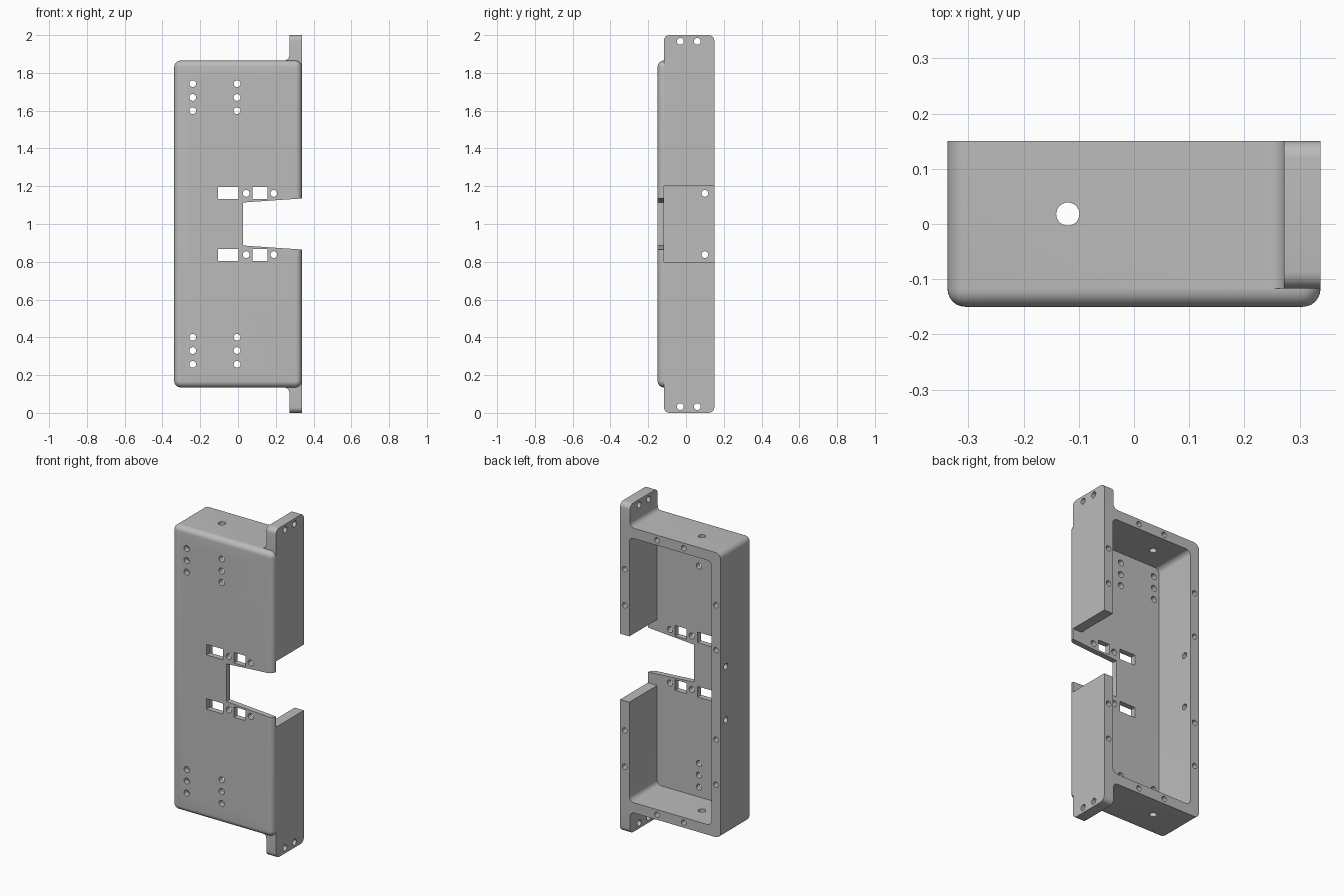
import bpy, bmesh
from math import sin, cos, pi, radians
from mathutils import Vector, Matrix

if "Cube" in bpy.data.objects:
    bpy.data.objects.remove(bpy.data.objects["Cube"], do_unlink=True)

HALF_X, BACK, FRONT = 0.338, 0.15, -0.15
LOW, HIGH = 0.135, 1.865
WALL, INNER_FRONT = 0.062, -0.117
HOLE = 0.018


def both(z):
    """A height and its mirror about the middle."""
    return (z, 2 - z)


def arc(cx, cz, r, start, end, steps=8):
    angles = [radians(start + (end - start) * i / steps) for i in range(steps + 1)]
    return [(cx + r * cos(a), cz + r * sin(a)) for a in angles]


def rounded_rect(x0, x1, z0, z1, r):
    return (arc(x1 - r, z1 - r, r, 0, 90) + arc(x0 + r, z1 - r, r, 90, 180)
            + arc(x0 + r, z0 + r, r, 180, 270) + arc(x1 - r, z0 + r, r, 270, 360))


def rect(x0, x1, z0, z1):
    return [(x0, z0), (x1, z0), (x1, z1), (x0, z1)]


def add_prism(bm, outline, y0, y1):
    """Extrude an outline in x and z along y; returns the front face."""
    front = bm.faces.new([bm.verts.new((x, y0, z)) for x, z in outline])
    rear = [bm.verts.new((x, y1, z)) for x, z in outline]
    bm.faces.new(rear[::-1])
    ring = list(front.verts)
    for i in range(len(ring)):
        j = (i + 1) % len(ring)
        bm.faces.new((ring[j], ring[i], rear[i], rear[j]))
    return front


def add_hole(bm, start, axis, length, r=HOLE):
    """Add a cylinder running from start along axis."""
    axis = Vector(axis)
    turn = axis.to_track_quat('Z', 'Y').to_matrix().to_4x4()
    place = Matrix.Translation(Vector(start) + axis * length / 2) @ turn
    bmesh.ops.create_cone(bm, cap_ends=True, segments=28, radius1=r, radius2=r,
                          depth=length, matrix=place)


def make_object(name, bm):
    bmesh.ops.recalc_face_normals(bm, faces=bm.faces[:])
    mesh = bpy.data.meshes.new(name)
    bm.to_mesh(mesh)
    bm.free()
    obj = bpy.data.objects.new(name, mesh)
    bpy.context.collection.objects.link(obj)
    return obj


def combine(target, tool, operation):
    """Apply a boolean and remove the tool."""
    tool.hide_render = True
    mod = target.modifiers.new("combine", 'BOOLEAN')
    mod.operation, mod.object, mod.solver = operation, tool, 'EXACT'
    bpy.context.view_layer.update()
    graph = bpy.context.evaluated_depsgraph_get()
    mesh = bpy.data.meshes.new_from_object(target.evaluated_get(graph))
    target.modifiers.clear()
    target.data = mesh
    bpy.data.objects.remove(tool, do_unlink=True)


# Housing block with a rounded front edge
bm = bmesh.new()
front = add_prism(bm, rounded_rect(-HALF_X, HALF_X, LOW, HIGH, 0.036), FRONT, BACK)
bmesh.ops.recalc_face_normals(bm, faces=bm.faces[:])
bmesh.ops.bevel(bm, geom=list(front.edges), offset=0.032, segments=6,
                profile=0.5, affect='EDGES')
housing = make_object("housing", bm)

# Mounting tabs, filleted into the block and rounded at their outer corners
for side in (1, -1):
    outline = [(HALF_X, 1.7), (HALF_X, 2), (0.272, 2)]
    outline += arc(0.242, HIGH + 0.03, 0.03, 0, -90) + [(0.242, 1.83), (0.29, 1.7)]
    bm = bmesh.new()
    add_prism(bm, [(x, 1 + side * (z - 1)) for x, z in outline], INNER_FRONT, BACK)
    tip = 1 + side
    ends = [e for e in bm.edges
            if all(abs(v.co.z - tip) < 1e-4 for v in e.verts)
            and abs(e.verts[0].co.y - e.verts[1].co.y) < 1e-4]
    bmesh.ops.recalc_face_normals(bm, faces=bm.faces[:])
    bmesh.ops.bevel(bm, geom=ends, offset=0.03, segments=6, profile=0.5, affect='EDGES')
    combine(housing, make_object("mounting_tab", bm), 'UNION')

# Cavity open at the back
bm = bmesh.new()
inner_x = HALF_X - WALL
add_prism(bm, rounded_rect(-inner_x, inner_x, LOW + WALL, HIGH - WALL, 0.03),
          INNER_FRONT, 0.3)
combine(housing, make_object("cavity_cutter", bm), 'DIFFERENCE')

# Gap in the side wall
bm = bmesh.new()
add_prism(bm, rect(0.2, 0.45, 0.8, 1.2), INNER_FRONT, 0.3)
combine(housing, make_object("wall_gap_cutter", bm), 'DIFFERENCE')

# Flared notch in the front plate
bm = bmesh.new()
add_prism(bm, [(0.027, 0.886), (0.438, 0.858), (0.438, 1.142), (0.027, 1.114)], -0.3, -0.05)
combine(housing, make_object("front_notch_cutter", bm), 'DIFFERENCE')

# Windows and screw holes
bm = bmesh.new()
for z0, z1 in ((0.803, 0.867), (1.133, 1.197)):
    for x0, x1 in ((-0.106, 0.003), (0.078, 0.155)):
        add_prism(bm, rect(x0, x1, z0, z1), -0.25, -0.05)
for z in both(0.838):
    for x in (0.043, 0.19):
        add_hole(bm, (x, -0.25, z), (0, 1, 0), 0.2)
    add_hole(bm, (-0.45, 0.1, z), (1, 0, 0), 0.25)
for height in (0.257, 0.33, 0.4):
    for z in both(height):
        for x in (-0.24, -0.005):
            add_hole(bm, (x, -0.25, z), (0, 1, 0), 0.2)
for z in both(0.033):
    for y in (-0.03, 0.06):
        add_hole(bm, (0.2, y, z), (1, 0, 0), 0.2)
for z in both(0.05):
    add_hole(bm, (-0.12, 0.018, z), (0, 0, 1 if z < 1 else -1), 0.2, 0.021)

# Blind holes around the back rim
rim_spots = [(x, z) for x in (-0.09, 0.09) for z in both(LOW + WALL / 2)]
rim_spots += [(-0.307, z) for h in (0.455, 0.728) for z in both(h)]
rim_spots += [(0.307, z) for h in (0.4, 0.62) for z in both(h)]
for x, z in rim_spots:
    add_hole(bm, (x, 0.06, z), (0, 1, 0), 0.2, 0.016)
combine(housing, make_object("hole_cutter", bm), 'DIFFERENCE')

# Plain grey finish
grey = bpy.data.materials.new("plain_grey")
grey.use_nodes = True
colour = (0.5, 0.5, 0.5, 1)
grey.diffuse_color = colour
grey.node_tree.nodes["Principled BSDF"].inputs["Base Color"].default_value = colour
housing.data.materials.clear()
housing.data.materials.append(grey)

bpy.ops.object.select_all(action='DESELECT')
housing.select_set(True)
bpy.context.view_layer.objects.active = housing
bpy.ops.object.shade_smooth_by_angle(angle=radians(30))
